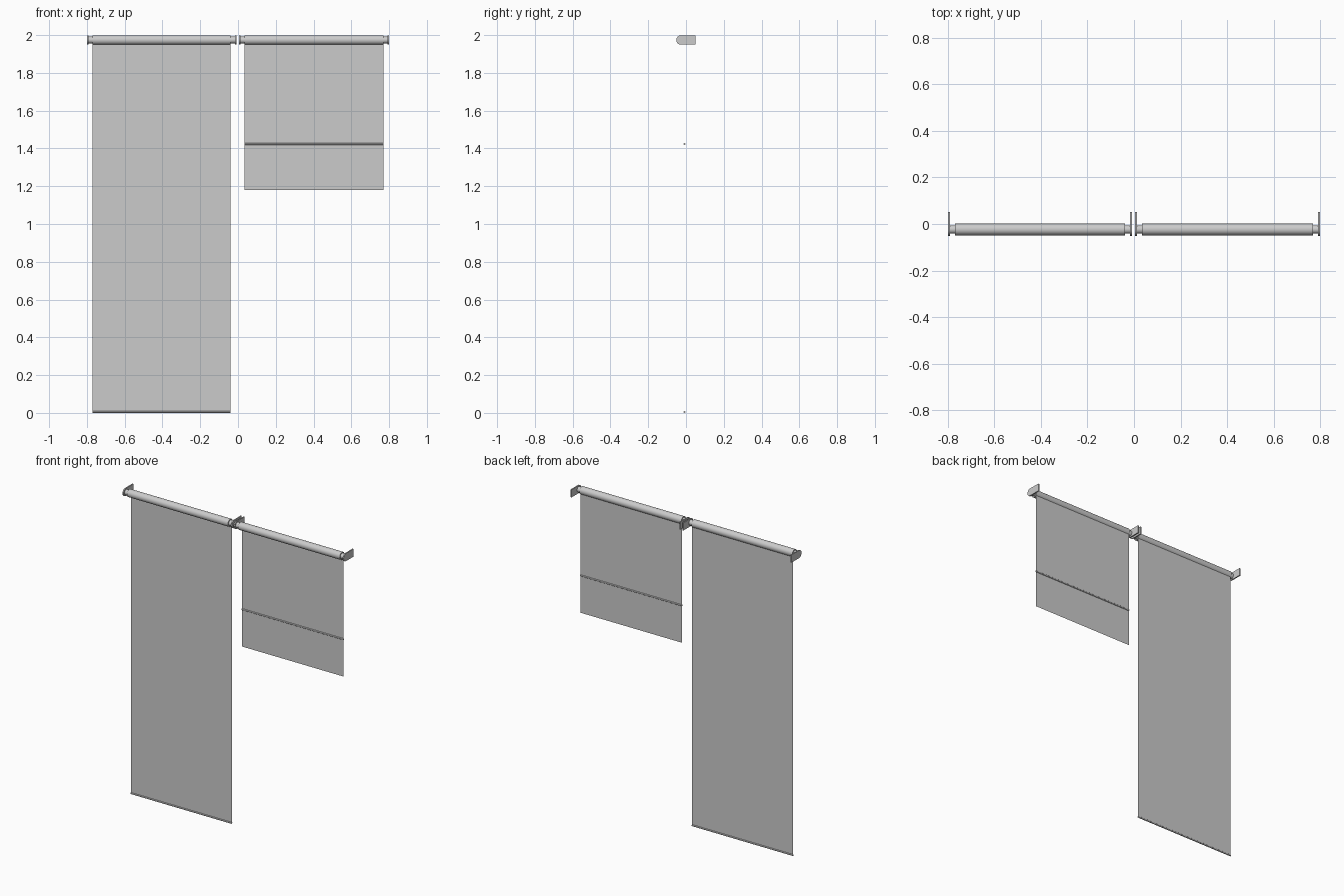
import bpy, bmesh, math

if "Cube" in bpy.data.objects:
    bpy.data.objects.remove(bpy.data.objects["Cube"])

R = 0.025          # roll radius
CY, CZ = -0.0235, 1.975   # roll axis
SHEET_Y = -0.008


def finish(bm, name, smooth=True):
    bmesh.ops.recalc_face_normals(bm, faces=bm.faces)
    me = bpy.data.meshes.new(name)
    bm.to_mesh(me)
    bm.free()
    ob = bpy.data.objects.new(name, me)
    bpy.context.collection.objects.link(ob)
    if smooth:
        bpy.ops.object.select_all(action='DESELECT')
        ob.select_set(True)
        bpy.context.view_layer.objects.active = ob
        bpy.ops.object.shade_smooth_by_angle(angle=math.radians(35))
    return ob


def extrude_x(name, profile, x0, x1):
    """Solid made by sweeping a (y, z) profile along x."""
    bm = bmesh.new()
    face = bm.faces.new([bm.verts.new((x0, y, z)) for y, z in profile])
    ext = bmesh.ops.extrude_face_region(bm, geom=[face])["geom"]
    verts = [v for v in ext if isinstance(v, bmesh.types.BMVert)]
    bmesh.ops.translate(bm, verts=verts, vec=(x1 - x0, 0, 0))
    return finish(bm, name)


def circle(cy, cz, r, n=32):
    return [(cy + r * math.cos(2 * math.pi * i / n),
             cz + r * math.sin(2 * math.pi * i / n)) for i in range(n)]


def bracket_profile(r=0.025, n=16):
    # flat at the wall, half round at the front
    arc = [(-0.026 - r * math.sin(math.pi * i / n),
            CZ + r * math.cos(math.pi * i / n)) for i in range(n + 1)]
    return [(0.051, CZ + r)] + arc + [(0.051, CZ - r)]


def blind(side, x0, x1, bottom, rail_z):
    a, b = x0 + 0.03, x1 - 0.03
    t = 0.008
    # wall brackets
    extrude_x(side + "_bracket_outer", bracket_profile(), x0, x0 + t)
    extrude_x(side + "_bracket_inner", bracket_profile(), x1 - t, x1)
    # core tube and rolled fabric
    extrude_x(side + "_core_tube", circle(CY, CZ, 0.018), x0 + t, x1 - t)
    extrude_x(side + "_fabric_roll", circle(CY, CZ, R), a, b)
    # hanging fabric
    bm = bmesh.new()
    bm.faces.new([bm.verts.new(p) for p in (
        (a, SHEET_Y, bottom), (b, SHEET_Y, bottom),
        (b, SHEET_Y, CZ - 0.015), (a, SHEET_Y, CZ - 0.015))])
    finish(bm, side + "_fabric_sheet", smooth=False)
    # weighted bottom rail
    extrude_x(side + "_bottom_rail", circle(SHEET_Y, rail_z, 0.005, 12), a, b)


blind("left", -0.80, -0.009, 0.003, 0.006)
blind("right", 0.004, 0.80, 1.18, 1.424)

# lowest point rests on z = 0
lowest = min(v.co.z for o in bpy.data.objects for v in o.data.vertices)
for o in bpy.data.objects:
    o.location.z -= lowest
